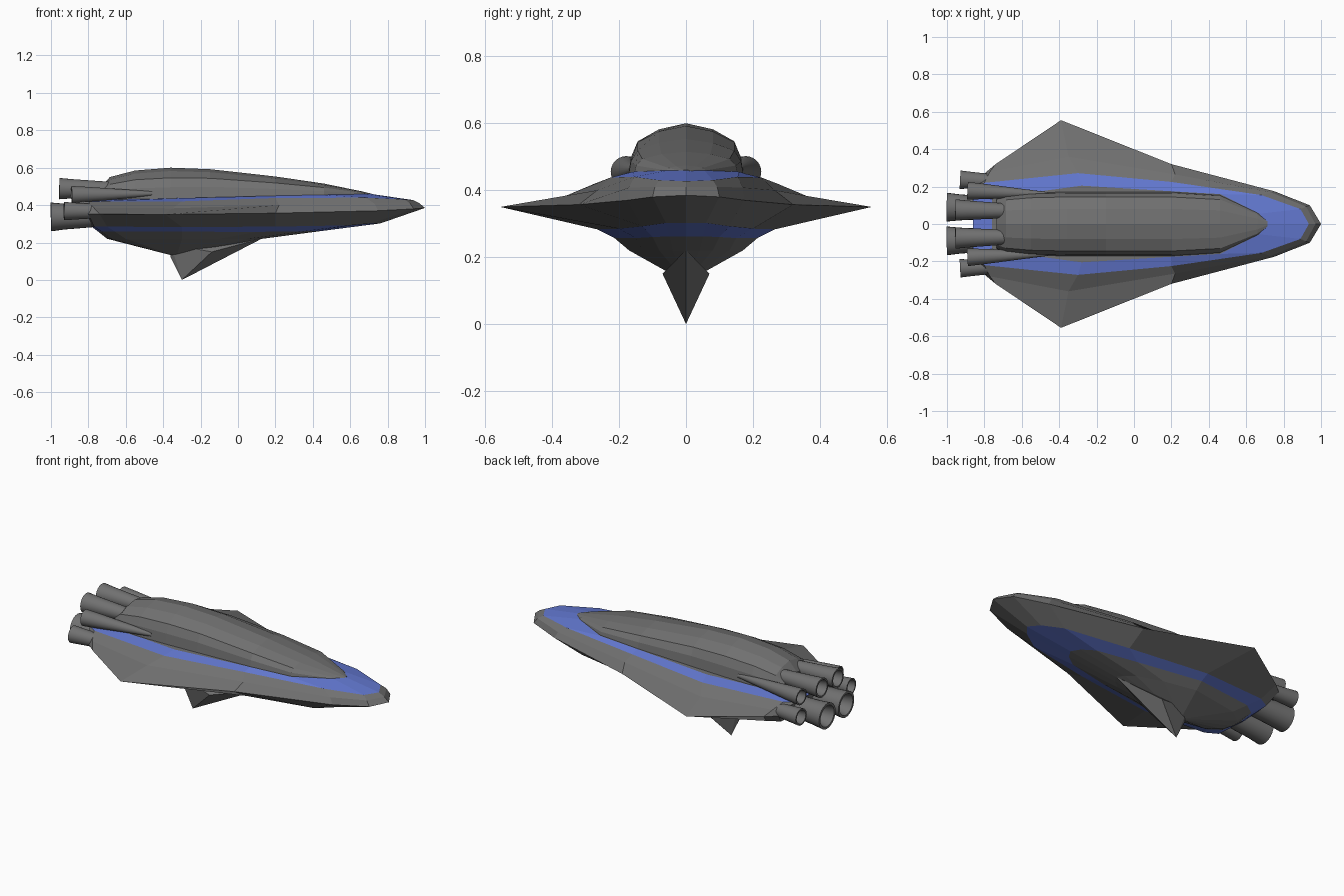
import bpy, bmesh
from mathutils import Vector

if "Cube" in bpy.data.objects:
    bpy.data.objects.remove(bpy.data.objects["Cube"])


def material(name, rgb):
    m = bpy.data.materials.new(name)
    m.diffuse_color = (*rgb, 1)
    m.use_nodes = True
    m.node_tree.nodes["Principled BSDF"].inputs["Base Color"].default_value = m.diffuse_color
    return m


GRAY = material("hull_gray", (0.165, 0.165, 0.165))
BLUE = material("stripe_blue", (0.125, 0.19, 0.64))


def finish(name, bm):
    bmesh.ops.remove_doubles(bm, verts=bm.verts, dist=0.0005)
    bmesh.ops.recalc_face_normals(bm, faces=bm.faces)
    me = bpy.data.meshes.new(name)
    bm.to_mesh(me)
    bm.free()
    me.materials.append(GRAY)
    me.materials.append(BLUE)
    ob = bpy.data.objects.new(name, me)
    bpy.context.collection.objects.link(ob)
    return ob


def mirrored(half):
    """Close a nose-to-tail half outline across y = 0."""
    return half + [(x, -y, z) for x, y, z in reversed(half[1:-1])]


def loft(name, rings, blue_bands=(), caps=True):
    bm = bmesh.new()
    vs = [[bm.verts.new(p) for p in r] for r in rings]
    n = len(vs[0])
    for k in range(len(vs) - 1):
        for i in range(n):
            j = (i + 1) % n
            f = bm.faces.new((vs[k][i], vs[k][j], vs[k + 1][j], vs[k + 1][i]))
            f.material_index = int(k in blue_bands)
    if caps:
        bm.faces.new(vs[0])
        bm.faces.new(vs[-1])
    return finish(name, bm)


# Hull outlines, each from nose to tail on one side
rim = [(1, 0, .385), (.94, .10, .38), (.75, .175, .37), (.2, .32, .357),
       (-.39, .555, .35), (-.74, .32, .352), (-.80, .27, .352), (-.82, 0, .352)]
mid = [(.97, 0, .41), (.92, .093, .41), (.73, .17, .408), (.22, .265, .40),
       (-.35, .36, .383), (-.77, .28, .385), (-.82, .23, .388), (-.84, 0, .39)]
deck_out = [(.935, 0, .427), (.89, .08, .43), (.68, .155, .44), (.2, .225, .438),
            (-.3, .272, .42), (-.8, .22, .418), (-.86, .18, .418), (-.86, 0, .418)]
deck_in = [(.71, 0, .46), (.67, .055, .459), (.46, .16, .455), (.2, .175, .45),
           (-.28, .205, .438), (-.5, .175, .432), (-.76, .16, .43), (-.76, 0, .43)]
loft("upper_hull", [mirrored(r) for r in (rim, mid, deck_out, deck_in)], {2})

# Lower hull with the painted belly band, closing to a shallow point
band_out = [(.76, 0, .302), (.71, .06, .302), (.6, .13, .292), (.2, .20, .285),
            (-.3, .265, .283), (-.7, .24, .285), (-.77, .2, .285), (-.79, 0, .29)]
band_in = [(.45, 0, .262), (.42, .05, .262), (.35, .10, .26), (.1, .15, .257),
           (-.3, .215, .258), (-.66, .17, .26), (-.73, .12, .26), (-.75, 0, .26)]
belly = [(.13, 0, .22), (.10, .04, .22), (.05, .08, .22), (-.1, .13, .22),
         (-.3, .17, .22), (-.6, .12, .22), (-.68, .06, .22), (-.70, 0, .22)]
keel = [(-.33, 0, .125)] * 8
loft("lower_hull", [mirrored(r) for r in (rim, band_out, band_in, belly, keel)],
     {1}, caps=False)

# Ventral fin: a faceted spike
bm = bmesh.new()
for p in [(.13, 0, .222), (-.14, .07, .15), (-.14, -.07, .15), (-.36, 0, .12),
          (-.36, .025, .19), (-.36, -.025, .19), (-.3, 0, 0)]:
    bm.verts.new(p)
bmesh.ops.convex_hull(bm, input=bm.verts)
finish("ventral_fin", bm)

# Superstructure: one faceted arch scaled along x (x, half width, base, top)
arch = [(1.03, 0), (.98, .42), (.86, .70), (.48, .90), (0, 1)]
arch += [(-y, z) for y, z in reversed(arch[:-1])]
stations = [(-.735, .13, .42, .495), (-.685, .15, .42, .55), (-.55, .163, .42, .585),
            (-.36, .168, .42, .60), (-.15, .168, .43, .592), (.2, .168, .438, .553),
            (.46, .152, .444, .515), (.66, .06, .448, .474), (.715, .015, .45, .461)]
loft("superstructure",
     [[(x, w * y, b + (t - b) * z) for y, z in arch] for x, w, b, t in stations])


# Engines: tapered bodies with hollow nozzles
def engine(name, tail, head, r_tail, r_head, sides=24):
    tail, head = Vector(tail), Vector(head)
    axis = head - tail
    turn = axis.to_track_quat('Z', 'Y')
    length = axis.length
    depth = 0.07
    neck = r_tail * .9
    profile = [(length, r_head), (depth, neck), (0, r_tail),
               (0, r_tail * .82), (depth, r_tail * .6)]
    circle = bmesh.new()
    ring = bmesh.ops.create_circle(circle, segments=sides, radius=1)['verts']
    unit = [v.co.copy() for v in ring]
    circle.free()
    rings = [[tail + turn @ Vector((c.x * r, c.y * r, d)) for c in unit]
             for d, r in profile]
    ob = loft(name, rings)
    bpy.context.view_layer.objects.active = ob
    ob.select_set(True)
    bpy.ops.object.shade_smooth_by_angle(angle=0.6)
    ob.select_set(False)


for side, s in (("left", 1), ("right", -1)):
    engine("main_engine_" + side, (-1, s * .09, .337), (-.68, s * .085, .345), .077, .055)
    engine("upper_engine_" + side, (-.955, s * .075, .488), (-.66, s * .07, .485), .057, .038)
    engine("outer_engine_" + side, (-.93, s * .237, .368), (-.70, s * .225, .368), .049, .035)
    engine("side_nacelle_" + side, (-.89, s * .178, .455), (-.46, s * .158, .462), .047, .012)
